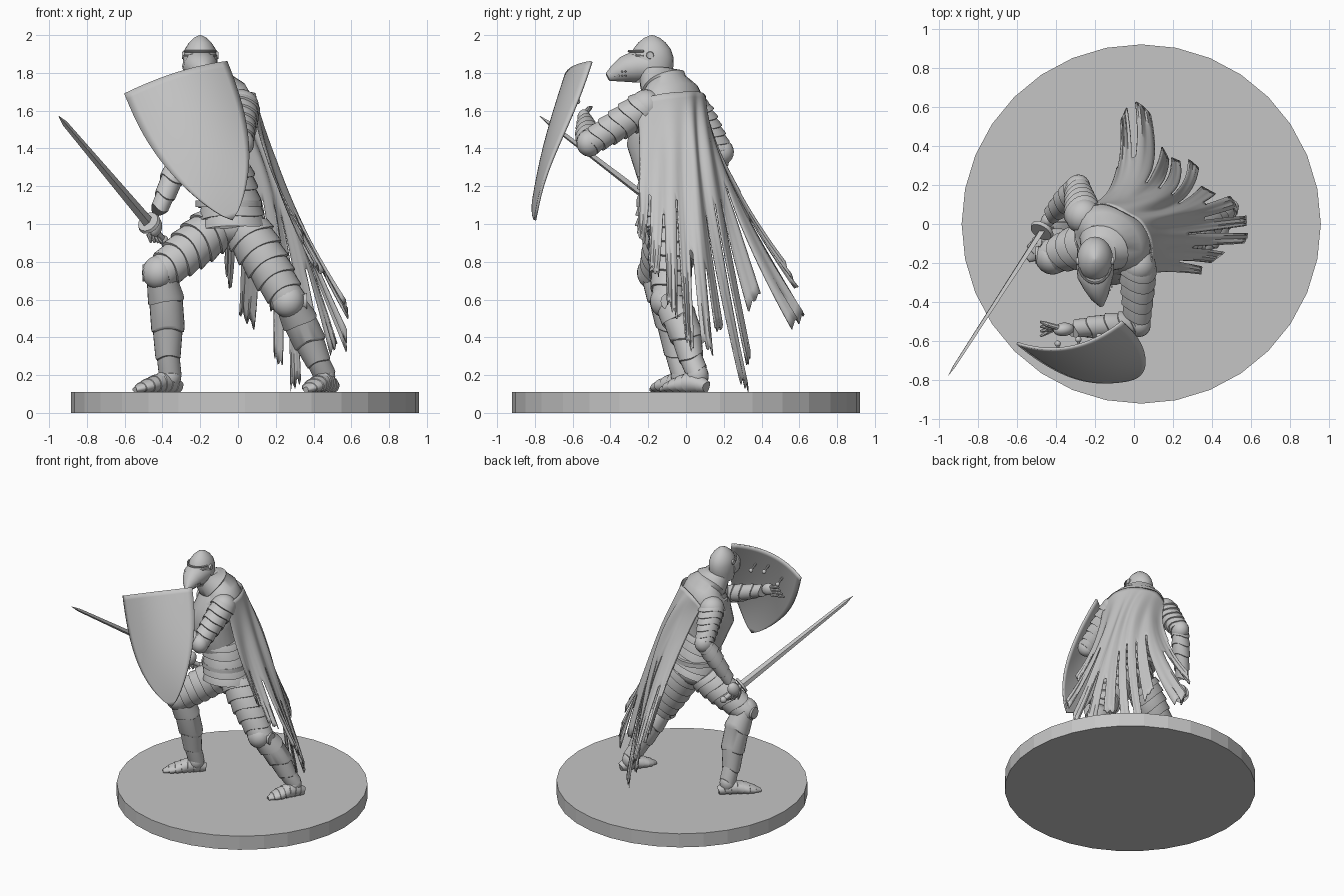
import bpy, bmesh, math, random
from mathutils import Vector

random.seed(4)
if "Cube" in bpy.data.objects:
    bpy.data.objects.remove(bpy.data.objects["Cube"], do_unlink=True)

steel = bpy.data.materials.new("plain grey")
steel.use_nodes = True
steel.diffuse_color = (0.56, 0.56, 0.56, 1)
steel.node_tree.nodes["Principled BSDF"].inputs["Base Color"].default_value = (0.56, 0.56, 0.56, 1)


def finish(name, bm, angle=35, thickness=0):
    bmesh.ops.recalc_face_normals(bm, faces=bm.faces)
    me = bpy.data.meshes.new(name)
    bm.to_mesh(me)
    bm.free()
    me.materials.append(steel)
    if angle:
        me.shade_smooth()
        me.set_sharp_from_angle(angle=math.radians(angle))
    ob = bpy.data.objects.new(name, me)
    bpy.context.collection.objects.link(ob)
    if thickness:
        mod = ob.modifiers.new("thickness", "SOLIDIFY")
        mod.thickness = thickness
        mod.offset = 0


def sample(points, t):
    """Smooth curve through the points; t runs from 0 to 1."""
    f = min(max(t, 0), 1) * (len(points) - 1)
    i = min(int(f), len(points) - 2)
    u = f - i
    a, b, c, d = [Vector(points[min(max(k, 0), len(points) - 1)]) for k in range(i - 1, i + 3)]
    return (b * 2 + (c - a) * u + (a * 2 - b * 5 + c * 4 - d) * u * u
            + (b * 3 - a - c * 3 + d) * u ** 3) / 2


def tube(name, stations, side=(1, 0, 0), sides=24, chevron=0, angle=35):
    """Loft ellipses; each station is x, y, z, half width, half depth."""
    bm = bmesh.new()
    rings = []
    last = len(stations) - 1
    centres = [Vector(s[:3]) for s in stations]
    for i, s in enumerate(stations):
        axis = (centres[min(i + 1, last)] - centres[max(i - 1, 0)]).normalized()
        u = Vector(side)
        u = (u - axis * u.dot(axis)).normalized()
        w = axis.cross(u)
        ring = []
        for k in range(sides):
            a = math.tau * k / sides
            ring.append(bm.verts.new(centres[i] + u * s[3] * math.cos(a) + w * s[4] * math.sin(a)
                                     + axis * chevron * math.cos(2 * a)))
        rings.append(ring)
    for r, q in zip(rings, rings[1:]):
        for k in range(sides):
            bm.faces.new((r[k], r[(k + 1) % sides], q[(k + 1) % sides], q[k]))
    bm.faces.new(rings[0])
    bm.faces.new(rings[-1])
    finish(name, bm, angle)


def plated(name, points, lames, side=(1, 0, 0), flare=1.1, chevron=0.016):
    """Overlapping plates along a limb; each point is x, y, z, then one or two radii."""
    points = [p if len(p) == 5 else (*p, p[3]) for p in points]
    stations = []
    for i in range(lames):
        for f, k in ((0.0, 0.97), (0.85, flare), (0.97, flare)):
            s = sample(points, (i + f) / lames)
            stations.append((*s[:3], s[3] * k, s[4] * k))
    tube(name, stations, side, chevron=chevron)


def rod(name, a, b, r0, r1, sides=12):
    tube(name, [(*a, r0, r0), (*b, r1, r1)], (0.3, 0.5, 0.8), sides)


def ball(name, centre, size, facing=(0, -1, 0)):
    bm = bmesh.new()
    bmesh.ops.create_uvsphere(bm, u_segments=20, v_segments=12, radius=1)
    q = Vector(facing).to_track_quat("-Y", "Z")
    for v in bm.verts:
        v.co = Vector(centre) + q @ Vector(c * s for c, s in zip(v.co, size))
    finish(name, bm, 60)


# Round base
bm = bmesh.new()
bmesh.ops.create_cone(bm, cap_ends=True, segments=32, radius1=0.92, radius2=0.92, depth=0.11)
bmesh.ops.translate(bm, verts=bm.verts, vec=(0.037, 0, 0.055))
finish("base", bm, 0)

# Torso, twisted from the hips to the shoulders
across = (-0.8, 0.6, 0)
tube("breastplate", [(-0.06, -0.1, 1.18, 0.14, 0.13), (-0.09, -0.12, 1.27, 0.145, 0.14),
                     (-0.12, -0.14, 1.42, 0.175, 0.175), (-0.12, -0.12, 1.55, 0.185, 0.155),
                     (-0.13, -0.1, 1.66, 0.14, 0.11)], across)
plated("fauld_skirt", [(-0.07, -0.11, 1.3, 0.14, 0.14), (-0.05, -0.1, 1.15, 0.155, 0.15),
                       (-0.03, -0.09, 0.99, 0.17, 0.17)], 5, (-0.9, 0.4, 0), 1.07)
tube("belt", [(-0.05, -0.09, z, 0.178, 0.172) for z in (1.09, 1.125)], (-0.9, 0.4, 0))
ball("hips", (-0.03, -0.07, 0.99), (0.15, 0.12, 0.1))

# Hooded mantle with soft folds
tube("mantle", [(-0.11, -0.08, 1.55, 0.21, 0.165), (-0.11, -0.08, 1.64, 0.21, 0.165),
                (-0.12, -0.09, 1.69, 0.18, 0.145), (-0.14, -0.11, 1.72, 0.13, 0.125),
                (-0.15, -0.12, 1.735, 0.14, 0.13), (-0.17, -0.15, 1.77, 0.105, 0.105),
                (-0.18, -0.16, 1.8, 0.09, 0.095)], across, chevron=0.015, angle=50)

# Helmet: skull, snouted visor, slit rims and pivots
skull = [(1.75, 0.08, 0.09), (1.82, 0.09, 0.112), (1.88, 0.092, 0.115), (1.925, 0.082, 0.1),
         (1.96, 0.06, 0.073), (1.985, 0.034, 0.042), (1.997, 0.012, 0.015), (2.0, 0.002, 0.002)]
tube("helmet_skull", [(-0.2, -0.18, *s) for s in skull])
tube("visor", [(-0.2, -0.2, 1.835, 0.096, 0.085), (-0.197, -0.27, 1.832, 0.092, 0.084),
               (-0.187, -0.325, 1.818, 0.07, 0.07), (-0.177, -0.375, 1.797, 0.045, 0.046),
               (-0.167, -0.415, 1.778, 0.014, 0.022)], sides=16)
for name, z in (("brow_rim", 1.915), ("slit_rim", 1.892)):
    arc = [math.pi * (1.1 + k / 15) for k in range(13)]
    tube(name, [(-0.2 + 0.087 * math.cos(a), -0.19 + 0.113 * math.sin(a), z, 0.006, 0.006)
                for a in arc], (0, 0, 1), 8)
for s in (-1, 1):
    rod("visor_pivot", (-0.2 + s * 0.07, -0.19, 1.893), (-0.2 + s * 0.097, -0.19, 1.893), 0.024, 0.018)
    for k in range(8):
        y = -0.32 - 0.018 * (k % 4)
        x = -0.183 + s * (0.069 - 0.01 * (k % 4))
        ball("breath_stud", (x, y, 1.785 + 0.022 * (k // 4)), (0.005,) * 3)


# Legs: thigh, knee, shin, foot
def leg(label, hip, knee, ankle, heel, toe, knee_dir):
    hip, knee, ankle, heel, toe = map(Vector, (hip, knee, ankle, heel, toe))
    plated(label + "_thigh_plates", [(*hip, 0.125), (*hip.lerp(knee, 0.5), 0.114), (*knee, 0.086)], 6,
           flare=1.08)
    ball(label + "_knee_cop", knee + Vector(knee_dir) * 0.02, (0.088, 0.082, 0.09), knee_dir)
    rod(label + "_knee_wing", knee - Vector((0.095, 0, 0)), knee + Vector((0.095, 0, 0)), 0.045, 0.045)
    back = Vector(knee_dir) * -0.03
    plated(label + "_greave", [(*knee, 0.08), (*(knee.lerp(ankle, 0.35) + back), 0.092),
                               (*knee.lerp(ankle, 0.75), 0.066), (*ankle, 0.056)], 4, flare=1.06)
    ball(label + "_ankle", ankle - Vector((0, 0, 0.015)), (0.06, 0.06, 0.07))
    shape = [(0.035, 0.03), (0.05, 0.045), (0.055, 0.052), (0.06, 0.042), (0.055, 0.03), (0.015, 0.014)]
    path = []
    for i, (w, h) in enumerate(shape):
        p = heel.lerp(toe, i / 5)
        path.append((p.x, p.y, 0.108 + h, w, h))
    flat = (toe - heel).cross(Vector((0, 0, 1)))
    plated(label + "_foot", path, 7, flat, 1.06, 0.004)


leg("right", (-0.12, -0.07, 0.98), (-0.41, -0.16, 0.74), (-0.36, -0.02, 0.21),
    (-0.31, 0.03, 0), (-0.545, -0.18, 0), (-0.6, -0.75, 0.2))
leg("left", (0.04, -0.07, 0.98), (0.27, -0.09, 0.59), (0.455, 0.06, 0.21),
    (0.51, 0.11, 0), (0.36, -0.13, 0), (-0.3, -0.9, 0.2))


# Arms: pauldron, upper arm, elbow, forearm, hand
def arm(label, shoulder, elbow, wrist, hand, fingers):
    shoulder, elbow, wrist, hand = map(Vector, (shoulder, elbow, wrist, hand))
    ball(label + "_pauldron", shoulder, (0.092, 0.092, 0.092), elbow - shoulder)
    plated(label + "_upper_arm", [(*shoulder, 0.092), (*shoulder.lerp(elbow, 0.5), 0.079), (*elbow, 0.063)],
           6, (0.3, 0.5, 0.8))
    ball(label + "_elbow_cop", elbow, (0.066, 0.075, 0.072), elbow * 2 - shoulder - wrist)
    plated(label + "_forearm", [(*elbow, 0.06), (*elbow.lerp(wrist, 0.4), 0.062), (*wrist, 0.042)],
           5, (0.3, 0.5, 0.8))
    ball(label + "_hand", hand, (0.035, 0.055, 0.045), hand - wrist)
    for a, b in fingers:
        mid = Vector(a).lerp(Vector(b), 0.5) + Vector((-0.008, 0, 0.004))
        rod(label + "_finger", a, mid, 0.014, 0.013, 8)
        rod(label + "_fingertip", mid, b, 0.014, 0.006, 8)


arm("right", (-0.26, 0.04, 1.6), (-0.29, 0.18, 1.38), (-0.42, 0.05, 1.07), (-0.44, 0.02, 0.985),
    [((-0.47 + 0.015 * k, -0.01 + 0.02 * k, 0.99 - 0.02 * k), (-0.46 + 0.02 * k, -0.01 + 0.02 * k, 0.9))
     for k in range(4)])
arm("left", (0.02, -0.21, 1.62), (0.015, -0.51, 1.43), (-0.31, -0.535, 1.54), (-0.36, -0.54, 1.56),
    [((-0.39, -0.53, 1.59 - 0.02 * k), (-0.48, -0.5 - 0.025 * k, 1.62 - 0.035 * k)) for k in range(4)])

# Sword with a round guard
tip, pommel = Vector((-0.95, -0.775, 1.572)), Vector((-0.395, 0.085, 0.915))
along = (tip - pommel).normalized()
cross = along.cross(Vector((0.3, -0.7, -0.1))).normalized()
guard = pommel + along * 0.17
tube("sword_blade", [(*guard, 0.03, 0.012), (*guard.lerp(tip, 0.93), 0.015, 0.007),
                     (*tip, 0.001, 0.001)], cross, 4, angle=20)
rod("sword_grip", pommel, guard, 0.018, 0.016)
ball("sword_pommel", pommel, (0.026, 0.026, 0.026))
rod("sword_guard", guard - along * 0.008, guard + along * 0.01, 0.064, 0.058, 20)

# Shield, bowed across its width
top, half, down = Vector((-0.33, -0.555, 1.775)), Vector((0.27, 0.055, 0.085)), Vector((0.3, -0.245, -0.755))
out = Vector((0.084, -0.937, 0.337))


def shield_point(u, v):
    w = max(1 - v ** 2.4, 0) ** 0.8
    bow = 0.08 * (1 - (u * w) ** 2) * (1 - v ** 3)
    return top + half * u * w + down * v + out * bow


bm = bmesh.new()
grid = [[bm.verts.new(shield_point(i / 8 - 1, j / 24)) for i in range(17)] for j in range(25)]
for r, q in zip(grid, grid[1:]):
    for i in range(16):
        bm.faces.new((r[i], r[i + 1], q[i + 1], q[i]))
bmesh.ops.remove_doubles(bm, verts=bm.verts, dist=0.0005)
finish("shield", bm, 50, 0.014)
for u, v in ((-0.45, 0.2), (0.0, 0.15), (0.35, 0.2)):
    p = shield_point(u, v)
    rod("shield_strap", p, p - out * 0.08, 0.008, 0.008, 8)
    ball("strap_knob", p - out * 0.08, (0.016, 0.016, 0.016))

# Cape, whole above and torn into tapering strips below
neckline = [(0.08, -0.26, 1.66), (0.09, -0.12, 1.69), (0.04, 0, 1.7), (-0.05, 0.06, 1.7),
            (-0.14, 0.1, 1.68), (-0.21, 0.1, 1.62)]
middle = [(0.18, -0.24, 1.25), (0.26, -0.1, 1.15), (0.27, 0.04, 1.1), (0.2, 0.13, 1.1),
          (0.08, 0.22, 1.15), (-0.1, 0.25, 1.25)]
hem = [(0.4, -0.27, 0.85), (0.45, -0.2, 0.72), (0.57, -0.07, 0.55), (0.58, 0.04, 0.33), (0.5, 0.17, 0.17),
       (0.34, 0.28, 0.18), (0.21, 0.36, 0.11), (0.16, 0.44, 0.38), (0.0, 0.63, 0.55), (-0.08, 0.5, 0.83)]
strips, per, rows = 11, 8, 30
tears = [random.randint(14, 21) for _ in range(strips)]
ends = [random.choice((26, 28, 30, 30)) for _ in range(strips)]
bm = bmesh.new()
cloth = []
for j in range(rows + 1):
    v = j / rows
    row = []
    for i in range(strips * per + 1):
        s = min(i // per, strips - 1)
        middle_column = s * per + (per - 1) / 2
        taper = 1 - 0.4 * max(0, v - 0.6) / 0.4
        t = (middle_column + (i - middle_column) * taper) / (strips * per)
        a, m, b = sample(neckline, t), sample(middle, t), sample(hem, t)
        p = a * (1 - v) * (1 - 2 * v) + m * 4 * v * (1 - v) + b * v * (2 * v - 1)
        radial = Vector((p.x + 0.12, p.y + 0.12, 0)).normalized()
        p += radial * 0.012 * min(1, 3 * v) * math.sin(t * 30 + 2 * v)
        p.z += 0.025 * v ** 4 * math.sin(i * 1.9)
        row.append(bm.verts.new(p))
    cloth.append(row)
for j in range(rows):
    for i in range(strips * per):
        s = i // per
        torn = i % per == per - 1 and j >= tears[s]
        if not torn and j < ends[s]:
            bm.faces.new((cloth[j][i], cloth[j][i + 1], cloth[j + 1][i + 1], cloth[j + 1][i]))
bmesh.ops.delete(bm, geom=[v for v in bm.verts if not v.link_faces], context="VERTS")
finish("tattered_cape", bm, 50, 0.007)
